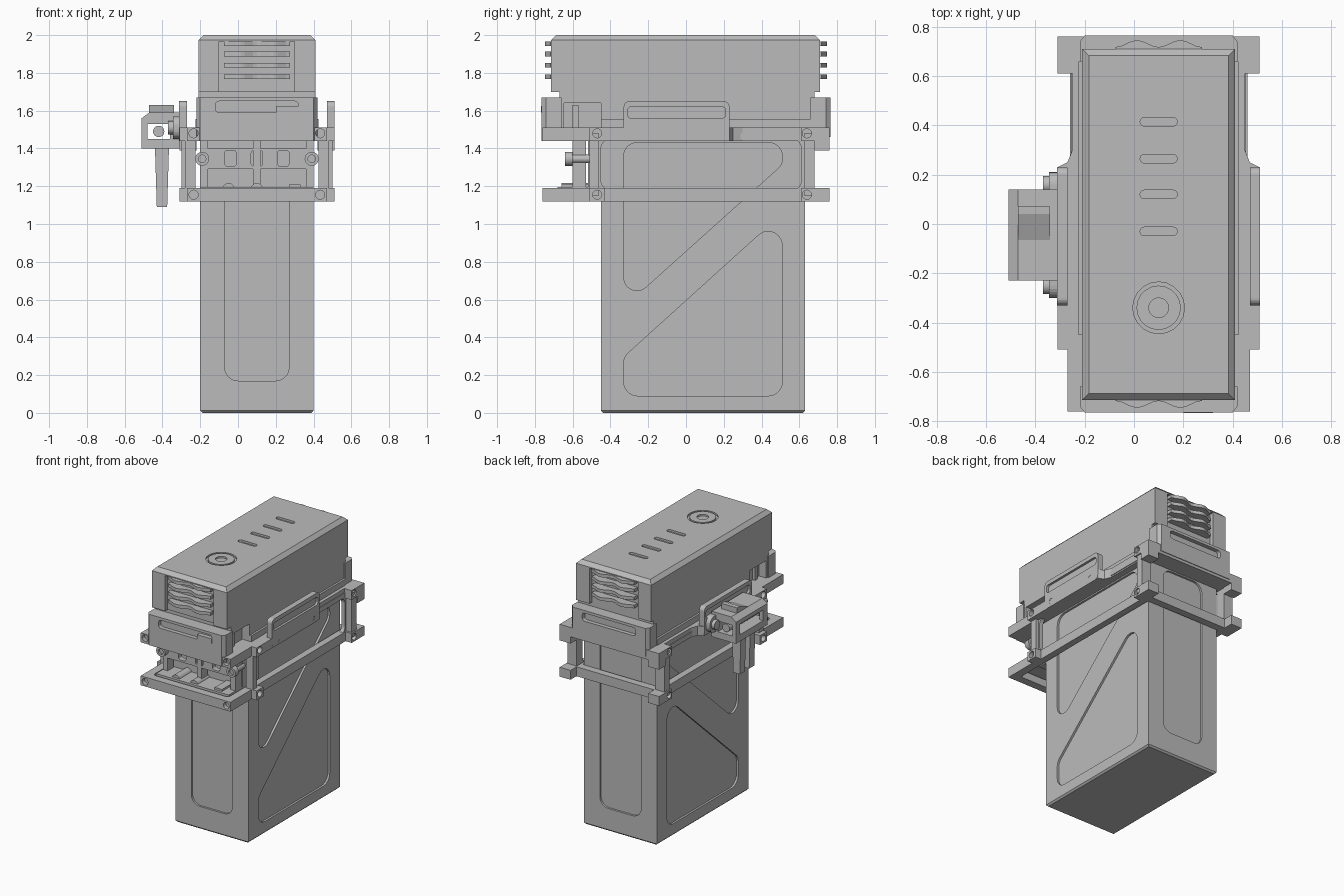
import bpy, bmesh, math
from mathutils import Vector, Matrix

if "Cube" in bpy.data.objects:
    bpy.data.objects.remove(bpy.data.objects["Cube"])

C = 0.1  # x of the symmetry plane

grey = bpy.data.materials.new("plain_grey")
grey.use_nodes = True
GREY = (0.5, 0.5, 0.5, 1)
grey.diffuse_color = GREY
grey.node_tree.nodes["Principled BSDF"].inputs["Base Color"].default_value = GREY


def finish(name, bm):
    bmesh.ops.recalc_face_normals(bm, faces=bm.faces)
    me = bpy.data.meshes.new(name)
    bm.to_mesh(me)
    bm.free()
    me.materials.append(grey)
    ob = bpy.data.objects.new(name, me)
    bpy.context.collection.objects.link(ob)
    return ob


def prism(name, pts, axis, lo, hi):
    """Extrude a 2D outline along an axis."""
    put = {"x": lambda a, b: (lo, a, b), "y": lambda a, b: (a, lo, b), "z": lambda a, b: (a, b, lo)}[axis]
    bm = bmesh.new()
    face = bm.faces.new([bm.verts.new(put(*p)) for p in pts])
    out = bmesh.ops.extrude_face_region(bm, geom=[face])
    step = Vector([(hi - lo) * (axis == a) for a in "xyz"])
    bmesh.ops.translate(bm, vec=step, verts=[v for v in out["geom"] if isinstance(v, bmesh.types.BMVert)])
    return finish(name, bm)


def rect(a0, a1, b0, b1):
    return [(a0, b0), (a1, b0), (a1, b1), (a0, b1)]


def box(name, x0, x1, y0, y1, z0, z1):
    return prism(name, rect(x0, x1, y0, y1), "z", z0, z1)


def rounded(pts, r, seg=6):
    """Fillet every corner of an outline."""
    out = []
    for i, p in enumerate(pts):
        p, a, b = Vector(p), Vector(pts[i - 1]), Vector(pts[(i + 1) % len(pts)])
        u, v = (a - p).normalized(), (b - p).normalized()
        half = u.angle(v) / 2
        mid = p + (u + v).normalized() * r / math.sin(half)
        d0 = p + u * r / math.tan(half) - mid
        d1 = p + v * r / math.tan(half) - mid
        turn = d0.angle_signed(d1)
        for k in range(seg + 1):
            t = -turn * k / seg
            out.append((mid.x + d0.x * math.cos(t) - d0.y * math.sin(t),
                        mid.y + d0.x * math.sin(t) + d0.y * math.cos(t)))
    return out


def disc(a, b, r, n=20):
    return [(a + r * math.cos(math.tau * k / n), b + r * math.sin(math.tau * k / n)) for k in range(n)]


def rod(name, axis, a, b, r, lo, hi):
    ob = prism(name, disc(a, b, r), axis, lo, hi)
    for f in ob.data.polygons:
        f.use_smooth = len(f.vertices) == 4
    return ob


def cut(ob, *tools):
    """Subtract the tools from an object and delete them."""
    for tool in tools:
        m = ob.modifiers.new("cut", "BOOLEAN")
        m.operation, m.solver, m.object = "DIFFERENCE", "EXACT", tool
        deps = bpy.context.evaluated_depsgraph_get()
        me = bpy.data.meshes.new_from_object(ob.evaluated_get(deps))
        ob.modifiers.clear()
        ob.data = me
        bpy.data.objects.remove(tool)
    return ob


def mx(s, d):
    return C + s * d


def side_box(name, s, d0, d1, *yz):
    return box(name, *sorted((mx(s, d0), mx(s, d1))), *yz)


def side_prism(name, s, pts, d0, d1):
    return prism(name, pts, "x", *sorted((mx(s, d0), mx(s, d1))))


def bevel(ob, test, w):
    bm = bmesh.new()
    bm.from_mesh(ob.data)
    edges = [e for e in bm.edges if all(test(v.co) for v in e.verts)]
    bmesh.ops.bevel(bm, geom=edges, offset=w, segments=1, affect="EDGES")
    bm.to_mesh(ob.data)
    bm.free()


# Tank with recessed panels on all four sides
tank = box("tank", C - 0.3, C + 0.3, -0.45, 0.63, 0, 1.46)
bevel(tank, lambda v: v.z < 0.01, 0.012)
lower = rounded([(-0.33, 0.09), (0.51, 0.09), (0.51, 1.055), (-0.33, 0.295)], 0.075)
upper = rounded([(-0.33, 0.56), (0.51, 1.315), (0.51, 1.43), (-0.33, 1.43)], 0.07)
end_panel = rounded(rect(C - 0.17, C + 0.17, 0.17, 1.43), 0.07)
for s in (-1, 1):
    cut(tank, side_prism("cutter", s, lower, 0.285, 0.35), side_prism("cutter", s, upper, 0.285, 0.35))
cut(tank, prism("cutter", end_panel, "y", -0.5, -0.435), prism("cutter", end_panel, "y", 0.615, 0.7))

# Cover with chamfered top, vent recesses and front notches
cover = prism("cover", [(-0.67, 1.5), (0.68, 1.5), (0.68, 1.7), (0.71, 1.7), (0.71, 2),
                        (-0.715, 2), (-0.715, 1.7), (-0.67, 1.7)], "x", C - 0.31, C + 0.31)
bevel(cover, lambda v: v.z > 1.99, 0.027)
cut(cover, box("cutter", C - 0.2, C + 0.2, -0.8, -0.685, 1.66, 1.965),
    box("cutter", C - 0.2, C + 0.2, 0.68, 0.8, 1.66, 1.965))
for s in (-1, 1):
    cut(cover, side_box("cutter", s, 0.25, 0.4, -0.645, -0.45, 1.45, 1.64))
    side_box("contact_tip", s, 0.24, 0.27, -0.6, -0.57, 1.45, 1.63)
for y in (0.415, 0.265, 0.12, -0.03):
    cut(cover, prism("cutter", rounded(rect(C - 0.075, C + 0.075, y - 0.017, y + 0.017), 0.016), "z", 1.985, 2.1))
cut(cover, rod("cutter", "z", C, -0.34, 0.105, 1.988, 2.1))
button = rod("button", "z", C, -0.34, 0.09, 1.98, 2.0)
cut(button, rod("cutter", "z", C, -0.34, 0.04, 1.988, 2.1))
box("cover_skirt", C - 0.325, C + 0.325, -0.45, 0.66, 1.5, 1.555)

# Wavy vent slats on both ends
for s in (-1, 1):
    for i, z in enumerate((1.78, 1.84, 1.9, 1.955)):
        n = 16
        wave = [(C - 0.175 + 0.35 * k / n, s * (0.732 - 0.014 * math.cos(2 * math.tau * k / n)))
                for k in range(n + 1)]
        prism(f"vent_slat_{i}", wave + [(C + 0.175, s * 0.67), (C - 0.175, s * 0.67)], "z", z - 0.012, z + 0.012)

# Upper frame plate
right_edge = [(0.37, -0.76), (0.37, -0.51), (0.41, -0.51), (0.41, 0.23), (0.37, 0.25),
              (0.35, 0.3), (0.35, 0.61), (0.41, 0.61), (0.41, 0.76)]
plan = [(C + d, y) for d, y in right_edge] + [(C - d, y) for d, y in reversed(right_edge)]
upper_frame = prism("upper_frame", plan, "z", 1.44, 1.51)
cut(upper_frame, box("cutter", C - 0.2, C + 0.2, -0.66, -0.47, 1.4, 1.48))

# Lower frame ring with ears
right_edge = [(0.37, -0.76), (0.37, -0.51), (0.41, -0.51), (0.41, -0.43), (0.36, -0.43),
              (0.36, 0.61), (0.41, 0.61), (0.41, 0.76), (0.32, 0.76), (0.32, 0.69)]
plan = [(C + d, y) for d, y in right_edge] + [(C - d, y) for d, y in reversed(right_edge)]
lower_frame = prism("lower_frame", plan, "z", 1.12, 1.19)
cut(lower_frame, prism("cutter", rounded(rect(C - 0.31, C + 0.31, -0.7, 0.635), 0.02), "z", 1, 1.3))

# Bolt holes through the frame corners
for ob, z in ((upper_frame, 1.48), (lower_frame, 1.155)):
    for s in (-1, 1):
        cut(ob, rod("cutter", "y", mx(s, 0.335), z, 0.024, -0.8, -0.73))
        for y in (-0.47, 0.64):
            cut(ob, rod("cutter", "x", y, z, 0.024, *sorted((mx(s, 0.37), mx(s, 0.5)))))

# Side window frames, corner posts, rear ears and raised side rails
window = rounded(rect(-0.45, 0.61, 1.18, 1.45), 0.05)
rail = rounded(rect(-0.33, 0.23, 1.44, 1.65), 0.03)
rail_slot = rounded(rect(-0.31, 0.21, 1.56, 1.62), 0.02)
for s in (-1, 1):
    frame = side_box("window_frame", s, 0.325, 0.355, -0.51, 0.68, 1.15, 1.48)
    cut(frame, side_prism("cutter", s, window, 0.2, 0.5))
    side_box("rear_post", s, 0.34, 0.4, 0.625, 0.68, 1.15, 1.48)
    side_box("front_post", s, 0.34, 0.38, -0.51, -0.46, 1.15, 1.48)
    side_box("rear_ear", s, 0.32, 0.41, 0.68, 0.76, 1.39, 1.51)
    bar = side_prism("side_rail", s, rail, 0.37, 0.412)
    cut(bar, side_prism("cutter", s, rail_slot, 0.395, 0.5))
    for y in (-0.26, 0.15):
        cut(bar, side_prism("cutter", s, disc(y, 1.48, 0.02), 0.395, 0.5))

# End guards with a long slot
slot = rounded(rect(C - 0.22, C + 0.22, 1.59, 1.65), 0.02)
for name, s, z0 in (("front_guard", -1, 1.44), ("rear_guard", 1, 1.46)):
    base = [(C - 0.32, s * 0.66), (C + 0.32, s * 0.66), (C + 0.32, s * 0.74), (C + 0.3, s * 0.765),
            (C - 0.3, s * 0.765), (C - 0.32, s * 0.74)]
    guard = prism(name, base, "z", z0, 1.67)
    cut(guard, prism("cutter", slot, "y", *sorted((s * 0.735, s * 0.9))))
box("front_label_plate", C + 0.1, C + 0.22, -0.767, -0.735, 1.59, 1.625)

# Front connector mechanism
box("connector_back", C - 0.3, C + 0.3, -0.52, -0.44, 1.12, 1.45)
box("connector_base", C - 0.3, C + 0.3, -0.68, -0.5, 1.16, 1.195)
bracket = box("connector_bracket", C - 0.3, C + 0.3, -0.6, -0.56, 1.29, 1.4)
for dx in (-0.14, 0, 0.14):
    cut(bracket, prism("cutter", rounded(rect(C + dx - 0.03, C + dx + 0.03, 1.305, 1.39), 0.015), "y", -0.7, -0.5))
    box("connector_leg", C + dx * 2 - 0.02, C + dx * 2 + 0.02, -0.6, -0.53, 1.19, 1.47)
for s in (-1, 1):
    rod("screw_shaft", "y", mx(s, 0.29), 1.345, 0.022, -0.62, -0.5)
    head = rod("screw_head", "y", mx(s, 0.29), 1.345, 0.037, -0.64, -0.6)
    cut(head, rod("cutter", "y", mx(s, 0.29), 1.345, 0.02, -0.7, -0.625))
for x in (-0.05, 0.1):
    rod("connector_knob", "y", x, 1.185, 0.032, -0.66, -0.5)
box("connector_tab", 0.27, 0.33, -0.66, -0.52, 1.18, 1.21)

# Side latch: mount, hollow body, thumb wedge and two prongs
prism("latch_mount", rounded(rect(-0.3, 0.21, 1.45, 1.57), 0.05), "x", -0.345, -0.3)
for y in (-0.25, 0.16):
    rod("latch_bolt", "x", y, 1.51, 0.035, -0.37, -0.33)
body = prism("latch_body", [(-0.51, 1.4), (-0.31, 1.4), (-0.31, 1.59), (-0.47, 1.59), (-0.51, 1.56)], "y", -0.23, 0.14)
cut(body, box("cutter", -0.6, -0.36, -0.18, 0.09, 1.45, 1.53), box("cutter", -0.48, -0.36, -0.3, 0.2, 1.45, 1.53))
rod("latch_pin", "y", -0.42, 1.49, 0.03, -0.22, 0.13)
prism("latch_wedge", [(-0.09, 1.58), (0.07, 1.58), (0.07, 1.63), (0.04, 1.63)], "x", -0.47, -0.34)
for y in (-0.16, -0.05):
    prism("latch_prong", [(-0.43, 1.09), (-0.375, 1.09), (-0.365, 1.42), (-0.44, 1.42)], "y", y - 0.03, y + 0.03)
